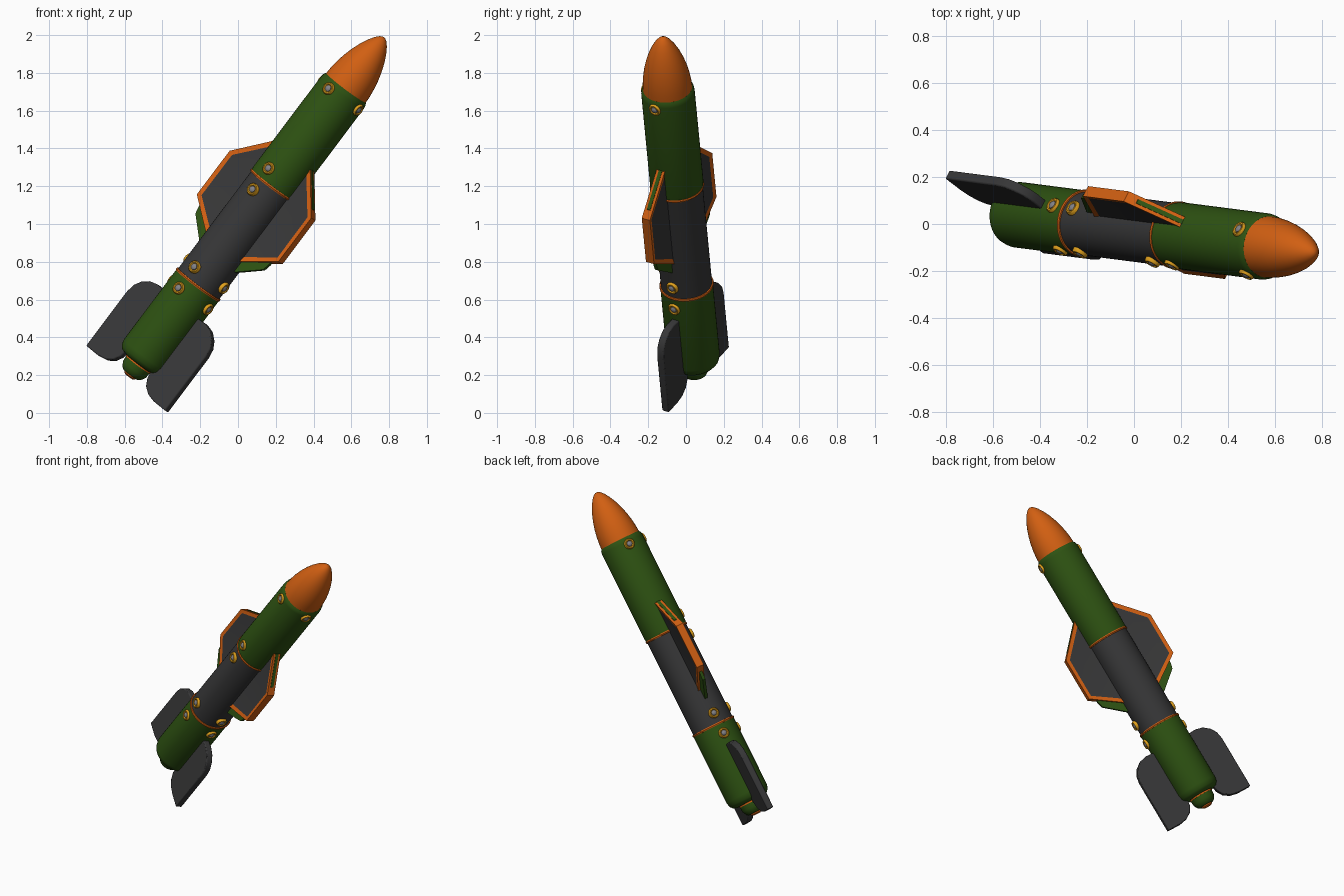
import bpy, bmesh, math
from mathutils import Vector, Matrix

cube = bpy.data.objects.get("Cube")
if cube:
    bpy.data.objects.remove(cube, do_unlink=True)


def material(name, colour):
    m = bpy.data.materials.new(name)
    m.use_nodes = True
    m.diffuse_color = (*colour, 1)
    node = next(n for n in m.node_tree.nodes if n.type == 'BSDF_PRINCIPLED')
    node.inputs["Base Color"].default_value = (*colour, 1)
    return m


ORANGE = material("burnt orange", (0.64, 0.115, 0.006))
GREEN = material("army green", (0.027, 0.085, 0.006))
DARK = material("charcoal", (0.038, 0.038, 0.039))
YELLOW = material("bolt yellow", (0.76, 0.36, 0.012))
GREY = material("bolt grey", (0.22, 0.22, 0.24))

# Tilted frame: local z runs along the body, local x across the wings, -y is the front
axis = Vector((0.599, -0.077, 0.797)).normalized()
across = Vector((0.664, -0.508, -0.548))
across = (across - axis * across.dot(axis)).normalized()
back = axis.cross(across)
FRAME = Matrix((across, back, axis)).transposed().to_4x4()
FRAME.translation = (0.03, -0.028, 1.0)


def finish(name, bm, mats, place=Matrix(), bevel=0):
    bmesh.ops.recalc_face_normals(bm, faces=bm.faces[:])
    me = bpy.data.meshes.new(name)
    bm.to_mesh(me)
    bm.free()
    for m in mats:
        me.materials.append(m)
    ob = bpy.data.objects.new(name, me)
    bpy.context.collection.objects.link(ob)
    ob.matrix_world = FRAME @ place
    if bevel:
        mod = ob.modifiers.new("soft edges", 'BEVEL')
        mod.width = bevel
        mod.segments = 2
    bpy.ops.object.select_all(action='DESELECT')
    ob.select_set(True)
    bpy.context.view_layer.objects.active = ob
    bpy.ops.object.shade_smooth_by_angle(angle=math.radians(35))
    return ob


def lathe(name, profile, mat, place=Matrix(), steps=48):
    """Spin (radius, height) points about local z."""
    bm = bmesh.new()
    verts = [bm.verts.new((r, 0, z)) for r, z in profile]
    edges = [bm.edges.new(pair) for pair in zip(verts, verts[1:])]
    bmesh.ops.spin(bm, geom=verts + edges, cent=(0, 0, 0), axis=(0, 0, 1),
                   angle=math.tau, steps=steps, use_duplicate=False)
    bmesh.ops.remove_doubles(bm, verts=bm.verts[:], dist=0.0003)
    return finish(name, bm, [mat], place)


def plate(name, outline, thick, mats, inset=0, bevel=0):
    """Extrude an (across, along) outline; optionally inset both broad sides."""
    bm = bmesh.new()
    verts = [bm.verts.new((x, -thick / 2, z)) for x, z in outline]
    face = bm.faces.new(verts)
    new = bmesh.ops.extrude_face_region(bm, geom=[face])["geom"]
    bmesh.ops.translate(bm, vec=(0, thick, 0),
                        verts=[g for g in new if isinstance(g, bmesh.types.BMVert)])
    bmesh.ops.recalc_face_normals(bm, faces=bm.faces[:])
    if inset:
        broad = [f for f in bm.faces if abs(f.normal.y) > 0.9]
        bmesh.ops.inset_individual(bm, faces=broad, thickness=inset, depth=-0.005)
        for f in broad:
            f.material_index = 1
    return finish(name, bm, mats, bevel=bevel)


def both_sides(half):
    return half + [(-x, z) for x, z in reversed(half)]


# Body sections
FRONT_SEAM, REAR_SEAM, NOSE_BASE = 0.255, -0.402, 0.905
lathe("front_section", [(0, FRONT_SEAM), (0.139, FRONT_SEAM), (0.142, 0.28), (0.142, 0.875),
                        (0.139, 0.893), (0.131, NOSE_BASE), (0, NOSE_BASE)], GREEN)
lathe("middle_section", [(0, REAR_SEAM), (0.136, REAR_SEAM),
                         (0.136, FRONT_SEAM), (0, FRONT_SEAM)], DARK)
lathe("rear_section", [(0, -0.925), (0.095, -0.925), (0.118, -0.917), (0.133, -0.9),
                       (0.14, -0.87), (0.14, REAR_SEAM), (0, REAR_SEAM)], GREEN)
for label, z in (("front", FRONT_SEAM), ("rear", REAR_SEAM)):
    lathe(label + "_seam_ring", [(0.13, z - 0.008), (0.142, z - 0.007), (0.145, z),
                                 (0.142, z + 0.007), (0.13, z + 0.008)], ORANGE)

# Nose cone
NOSE = [(1, 0), (0.985, 0.12), (0.94, 0.26), (0.87, 0.4), (0.77, 0.54), (0.64, 0.68),
        (0.48, 0.81), (0.32, 0.91), (0.18, 0.97), (0.08, 0.994), (0, 1)]
lathe("nose_cone", [(0.131 * r, NOSE_BASE - 0.003 + 0.338 * t) for r, t in NOSE], ORANGE)

# Tail nozzle
lathe("nozzle_seam_ring", [(0, -0.934), (0.08, -0.934), (0.08, -0.92), (0, -0.92)], ORANGE)
lathe("nozzle", [(0, -1.0), (0.048, -1.0), (0.062, -0.99), (0.075, -0.965),
                 (0.078, -0.933), (0, -0.933)], GREEN)
lathe("nozzle_tip", [(0, -1.015), (0.025, -1.014), (0.036, -1.007),
                     (0.038, -0.995), (0, -0.995)], ORANGE)

# Wings with a recessed panel, and the flap plate sandwiched inside them
plate("wings", both_sides([(0.12, 0.472), (0.16, 0.43), (0.325, 0.255),
                           (0.325, -0.035), (0.14, -0.16), (0.11, -0.18)]),
      0.05, [ORANGE, DARK], inset=0.026)
plate("wing_flaps", both_sides([(0.12, 0.476), (0.29, 0.296), (0.28, -0.08),
                                (0.27, -0.12), (0.144, -0.223), (0.1, -0.245)]),
      0.02, [GREEN])

# Tail fins, rounded at the leading corner and at the inner trailing corner
FIN = [(0.05, -0.55), (0.13, -0.542), (0.19, -0.538), (0.24, -0.55), (0.28, -0.58),
       (0.306, -0.62), (0.315, -0.67), (0.315, -1.03), (0.22, -1.03), (0.17, -1.02),
       (0.13, -0.995), (0.105, -0.955), (0.098, -0.91), (0.05, -0.9)]
for label, side in (("left", 1), ("right", -1)):
    plate(label + "_tail_fin", [(side * x, z) for x, z in FIN], 0.042, [DARK], bevel=0.006)

# Bolts: a yellow collar with a grey domed head, set on the front and both flanks
FRONT, LEFT, RIGHT = -math.pi / 2, 0, math.pi
BOLTS = [(z, a) for z in (0.855, -0.33, -0.47) for a in (FRONT, LEFT, RIGHT)]
BOLTS += [(0.325, FRONT), (0.185, FRONT)]
for i, (z, angle) in enumerate(BOLTS):
    place = (Matrix.Rotation(angle, 4, 'Z') @ Matrix.Translation((0.137, 0, z))
             @ Matrix.Rotation(math.pi / 2, 4, 'Y'))
    lathe(f"bolt_collar_{i + 1}", [(0.034, -0.01), (0.034, 0.006), (0.029, 0.014),
                                   (0.023, 0.014), (0.018, 0.007), (0, 0.007)],
          YELLOW, place, 24)
    lathe(f"bolt_head_{i + 1}", [(0.018, 0.005), (0.017, 0.011), (0.011, 0.016), (0, 0.018)],
          GREY, place, 24)
